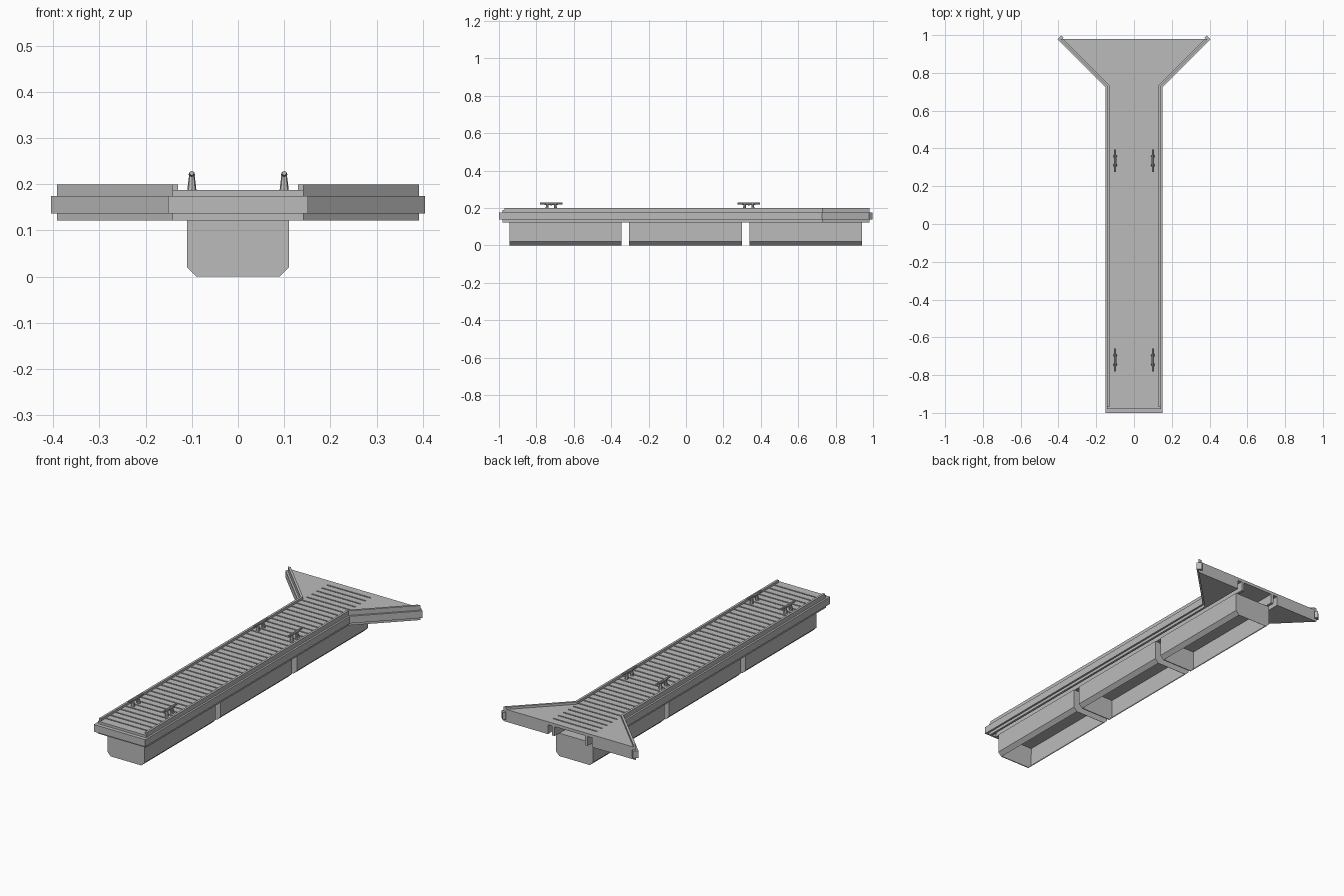
import bpy, bmesh
from mathutils import Matrix, Vector

cube = bpy.data.objects.get("Cube")
if cube:
    bpy.data.objects.remove(cube, do_unlink=True)

grey = bpy.data.materials.new("dock_grey")
grey.use_nodes = True
colour = (0.5, 0.5, 0.5, 1)
grey.diffuse_color = colour
grey.node_tree.nodes["Principled BSDF"].inputs["Base Color"].default_value = colour


def finish(name, bm):
    bmesh.ops.recalc_face_normals(bm, faces=bm.faces)
    mesh = bpy.data.meshes.new(name)
    bm.to_mesh(mesh)
    bm.free()
    mesh.materials.append(grey)
    obj = bpy.data.objects.new(name, mesh)
    bpy.context.collection.objects.link(obj)
    return obj


def add_prism(bm, points, z0, z1):
    """Extrude a plan outline from z0 up to z1."""
    low = [bm.verts.new((x, y, z0)) for x, y in points]
    high = [bm.verts.new((x, y, z1)) for x, y in points]
    bm.faces.new(low)
    bm.faces.new(high)
    n = len(points)
    for i in range(n):
        j = (i + 1) % n
        bm.faces.new((low[i], low[j], high[j], high[i]))


def rect(x0, x1, y0, y1):
    return [(x0, y0), (x1, y0), (x1, y1), (x0, y1)]


def prism(name, points, z0, z1):
    bm = bmesh.new()
    add_prism(bm, points, z0, z1)
    return finish(name, bm)


FRONT, BEND, BACK, HALF = -0.97, 0.735, 0.98, 0.13


def edge_path(o, end=BACK):
    """Dock edge line, offset outward by o: straight side, then the flare."""
    tip = HALF + BACK - BEND
    bend_y = BEND - 0.414 * o
    if end == BACK:
        last = (tip + 1.414 * o, BACK)
    else:
        last = (tip + end + 0.707 * o, BACK + end - 0.707 * o)
    return [(HALF + o, FRONT), (HALF + o, bend_y), last]


# Deck slab and planks
prism("deck_slab", rect(-HALF, HALF, FRONT, BACK), 0.172, 0.181)
bm = bmesh.new()
count = 46
step = (BACK - FRONT) / count
for i in range(count):
    y = FRONT + i * step
    gap = 0.007 if i < count - 1 else 0
    add_prism(bm, rect(-HALF, HALF, y, y + step - gap), 0.181, 0.188)
finish("deck_planks", bm)

# Edge parts, mirrored left and right
for side, s in (("left", 1), ("right", -1)):
    def flip(points):
        return [(s * x, y) for x, y in points]

    flare = [(HALF, BEND), (HALF + BACK - BEND, BACK), (HALF, BACK)]
    prism(side + "_flare", flip(flare), 0.122, 0.188)
    prism(side + "_edge_beam", flip(edge_path(0) + edge_path(0.012)[::-1]), 0.122, 0.2)
    rail = edge_path(0.012, 0.013) + edge_path(0.022, 0.013)[::-1]
    prism(side + "_rub_rail", flip(rail), 0.137, 0.175)
    cap = [edge_path(o, e)[2] for o, e in ((-0.006, 0.002), (-0.006, 0.014),
                                           (0.022, 0.014), (0.022, 0.002))]
    prism(side + "_rail_end", flip(cap), 0.137, 0.175)
    prism(side + "_stringer", flip(rect(0.09, 0.105, FRONT, BACK)), 0.122, 0.172)

# Front frame and bumper
prism("front_beam", rect(-0.142, 0.142, -0.98, FRONT), 0.122, 0.188)
prism("front_bumper", rect(-0.152, 0.152, -1, -0.965), 0.137, 0.175)

# Floats: chamfered shells, open underneath
hull = [(-0.09, 0), (0.09, 0), (0.11, 0.02), (0.11, 0.122), (-0.11, 0.122), (-0.11, 0.02)]
for name, y0, y1 in (("front_float", -0.945, -0.345), ("middle_float", -0.305, 0.3),
                     ("back_float", 0.34, 0.94)):
    bm = bmesh.new()
    ends = [[bm.verts.new((x, y, z)) for x, z in hull] for y in (y0, y1)]
    for ring in ends:
        bm.faces.new(ring)
    for i in range(1, len(hull)):
        j = (i + 1) % len(hull)
        bm.faces.new((ends[0][i], ends[0][j], ends[1][j], ends[1][i]))
    shell = finish(name, bm).modifiers.new("wall", "SOLIDIFY")
    shell.thickness = 0.004
    shell.offset = -1


def add_cone(bm, start, end, r0, r1):
    start, end = Vector(start), Vector(end)
    axis = end - start
    turn = axis.to_track_quat("Z", "Y").to_matrix().to_4x4()
    bmesh.ops.create_cone(bm, cap_ends=True, segments=8, radius1=r0, radius2=r1,
                          depth=axis.length,
                          matrix=Matrix.Translation((start + end) / 2) @ turn)


# Mooring cleats: two legs and a horn tapering to both ends
for row, y in (("front", -0.72), ("back", 0.335)):
    for side, x in (("left", 0.1), ("right", -0.1)):
        bm = bmesh.new()
        for d in (-1, 1):
            add_cone(bm, (x, y + d * 0.024, 0.187), (x, y + d * 0.02, 0.22), 0.01, 0.006)
            add_cone(bm, (x, y, 0.221), (x, y + d * 0.06, 0.224), 0.007, 0.005)
        finish(row + "_" + side + "_cleat", bm)
